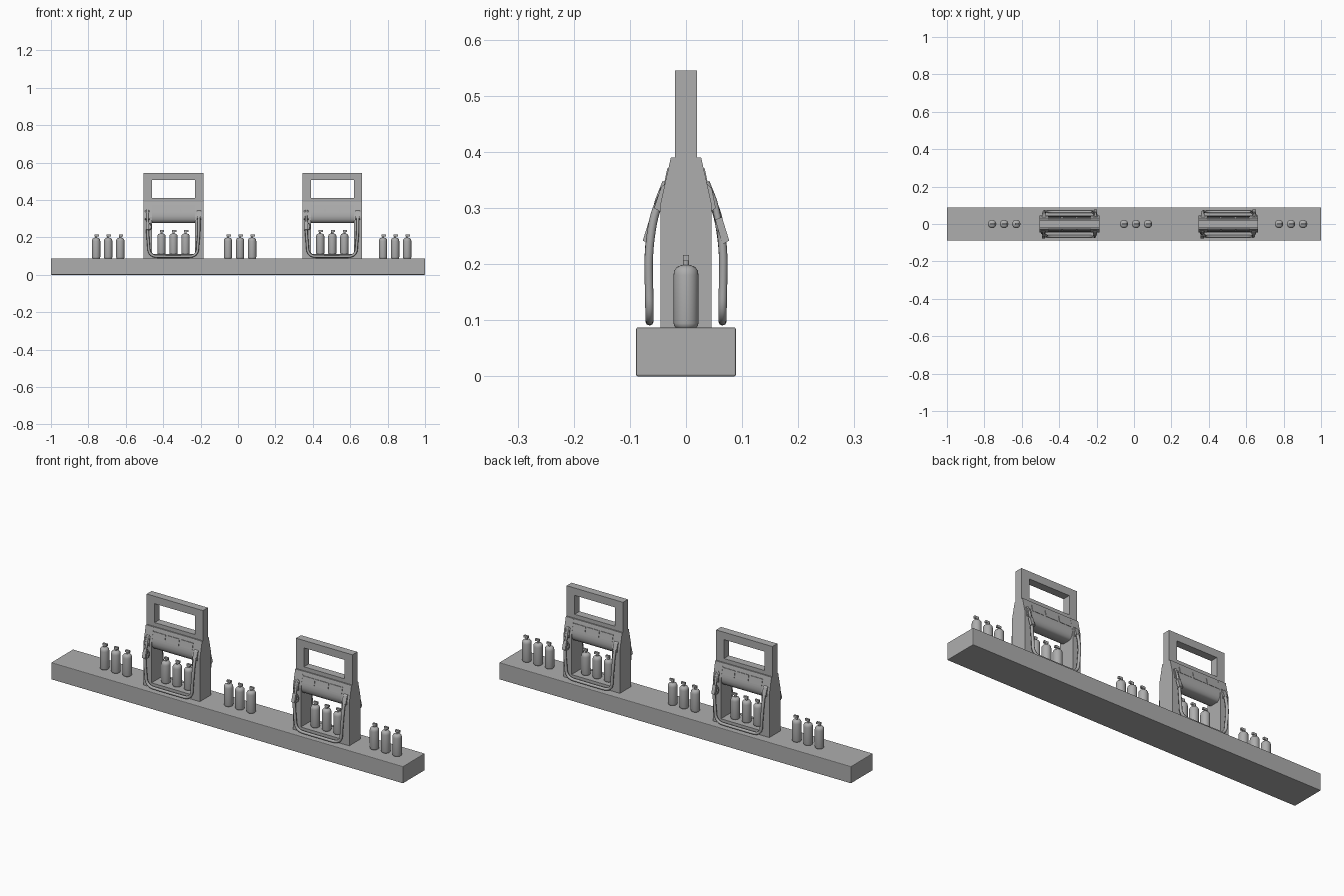
import bpy, bmesh, math
from mathutils import Matrix, Vector

if "Cube" in bpy.data.objects:
    bpy.data.objects.remove(bpy.data.objects["Cube"])

metal = bpy.data.materials.new("plain_grey")
metal.diffuse_color = (0.42, 0.42, 0.42, 1)
metal.use_nodes = True
metal.node_tree.nodes["Principled BSDF"].inputs["Base Color"].default_value = metal.diffuse_color


def finish(name, bm, smooth=False):
    bmesh.ops.recalc_face_normals(bm, faces=bm.faces)
    me = bpy.data.meshes.new(name)
    bm.to_mesh(me)
    bm.free()
    if smooth:
        me.shade_smooth()
        me.set_sharp_from_angle(angle=math.radians(35))
    me.materials.append(metal)
    return me


def add_prism(bm, profile, x0, x1):
    """Extrude a (y, z) profile along x."""
    f = bm.faces.new([bm.verts.new((x0, y, z)) for y, z in profile])
    ext = bmesh.ops.extrude_face_region(bm, geom=[f])
    vs = [v for v in ext["geom"] if isinstance(v, bmesh.types.BMVert)]
    bmesh.ops.translate(bm, verts=vs, vec=(x1 - x0, 0, 0))


def prism(name, profile, x0, x1, smooth=False):
    bm = bmesh.new()
    add_prism(bm, profile, x0, x1)
    return finish(name, bm, smooth)


def rect(y, z0, z1):
    return [(-y, z0), (y, z0), (y, z1), (-y, z1)]


def tube(name, pts, radius, cyclic=False, order=3):
    """Smooth pipe along a few control points."""
    cu = bpy.data.curves.new(name, "CURVE")
    cu.dimensions = "3D"
    cu.bevel_depth, cu.bevel_resolution, cu.use_fill_caps = radius, 2, True
    cu.resolution_u = 6
    sp = cu.splines.new("NURBS")
    sp.points.add(len(pts) - 1)
    for p, co in zip(sp.points, pts):
        p.co = (*co, 1)
    sp.order_u, sp.use_endpoint_u, sp.use_cyclic_u = order, True, cyclic
    ob = bpy.data.objects.new(name, cu)
    bpy.context.collection.objects.link(ob)
    me = bpy.data.meshes.new_from_object(ob.evaluated_get(bpy.context.evaluated_depsgraph_get()))
    bpy.data.objects.remove(ob)
    me.name = name
    me.shade_smooth()
    me.set_sharp_from_angle(angle=math.radians(50))
    me.materials.clear()
    me.materials.append(metal)
    return me


def place(me, matrix):
    ob = bpy.data.objects.new(me.name, me)
    bpy.context.collection.objects.link(ob)
    ob.matrix_world = matrix
    return ob


# Island base with a softened edge
base = place(prism("island_base", rect(0.089, 0, 0.087), -1, 1), Matrix())
bev = base.modifiers.new("edge", "BEVEL")
bev.width, bev.segments = 0.003, 2

# Pump body: two cheeks, joined by bars and a rounded fascia
W, IN = 0.16, 0.115
half = [(0.045, 0.086), (0.045, 0.31), (0.027, 0.39), (0.02, 0.39), (0.02, 0.545)]
outline = half + [(-y, z) for y, z in reversed(half)]
fasc = [(0.022, 0.278), (0.032, 0.284), (0.039, 0.297), (0.0415, 0.313), (0.04, 0.33), (0.026, 0.39)]
fascia_outline = fasc + [(-y, z) for y, z in reversed(fasc)]
body = [
    prism("left_cheek", outline, -W, -IN),
    prism("right_cheek", outline, IN, W),
    prism("top_bar", rect(0.02, 0.507, 0.545), -IN, IN),
    prism("middle_bar", rect(0.02, 0.385, 0.41), -IN, IN),
    prism("fascia", fascia_outline, -IN, IN, True),
    prism("shelf_sill", rect(0.045, 0.086, 0.11), -IN, IN),
]

# Parts repeated on both faces: displays, hose, nozzle
bm = bmesh.new()
for x in (-0.112, -0.034, 0.044):
    add_prism(bm, [(-0.036, 0.338), (-0.0405, 0.337), (-0.0335, 0.370), (-0.029, 0.370)], x, x + 0.069)
displays = finish("display_plates", bm)

NX, HX = -0.139, 0.136
hose = tube("hose", [
    (NX, -0.062, 0.262), (NX, -0.067, 0.225), (NX + 0.006, -0.066, 0.16),
    (NX + 0.008, -0.065, 0.12), (NX + 0.03, -0.065, 0.099), (NX + 0.07, -0.065, 0.098),
    (HX - 0.07, -0.065, 0.098), (HX - 0.03, -0.065, 0.099), (HX - 0.008, -0.065, 0.12),
    (HX - 0.006, -0.066, 0.16), (HX, -0.067, 0.22), (HX, -0.058, 0.285),
    (HX, -0.045, 0.315), (HX, -0.036, 0.335)], 0.0075)
handle = prism("nozzle_handle",
               [(-0.064, 0.284), (-0.052, 0.279), (-0.065, 0.235), (-0.077, 0.242)],
               NX - 0.009, NX + 0.009)
spout = tube("nozzle_spout", [(NX, -0.058, 0.275), (NX, -0.052, 0.305), (NX, -0.046, 0.322),
                              (NX, -0.036, 0.346)], 0.006)
guard = tube("trigger_guard", [(NX + 0.007, -0.056, 0.276), (NX + 0.02, -0.057, 0.274),
                               (NX + 0.022, -0.067, 0.242), (NX + 0.007, -0.069, 0.24)], 0.0025)
holster = prism("nozzle_holster", [(-0.035, 0.345), (-0.046, 0.335), (-0.053, 0.30), (-0.04, 0.29)],
                NX - 0.012, NX + 0.012)
coupling = prism("hose_coupling", [(-0.035, 0.345), (-0.044, 0.338), (-0.057, 0.30), (-0.04, 0.29)],
                 HX - 0.011, HX + 0.011)
face_parts = [displays, hose, handle, spout, guard, holster, coupling]

# Bottle: lathed body with neck, plus a small lever valve
bm = bmesh.new()
prof = [(0, 0), (0.018, 0), (0.021, 0.003), (0.0222, 0.008), (0.0222, 0.094), (0.021, 0.102),
        (0.017, 0.108), (0.010, 0.111), (0.0055, 0.112), (0.0055, 0.123), (0, 0.123)]
vs = [bm.verts.new((r, 0, z)) for r, z in prof]
es = [bm.edges.new(p) for p in zip(vs, vs[1:])]
bmesh.ops.spin(bm, geom=vs + es, cent=(0, 0, 0), axis=(0, 0, 1), angle=2 * math.pi, steps=24)
bmesh.ops.remove_doubles(bm, verts=bm.verts, dist=1e-5)
bottle = finish("bottle", bm, True)
lever = prism("bottle_valve", [(-0.005, 0.119), (0.005, 0.119), (0.005, 0.130), (-0.005, 0.130)],
              -0.008, 0.015)


def bottle_row(cx, z):
    for i in (-1, 0, 1):
        m = Matrix.Translation((cx + i * 0.0645, 0, z))
        place(bottle, m)
        place(lever, m)


# Place the two pumps with their shelves of bottles
for cx in (-0.345, 0.504):
    at = Matrix.Translation((cx, 0, 0))
    for me in body:
        place(me, at)
    for turn in (0, math.pi):
        for me in face_parts:
            place(me, at @ Matrix.Rotation(turn, 4, "Z"))
    bottle_row(cx, 0.109)

# Bottles standing on the island
for cx in (-0.694, 0.011, 0.840):
    bottle_row(cx, 0.0865)
